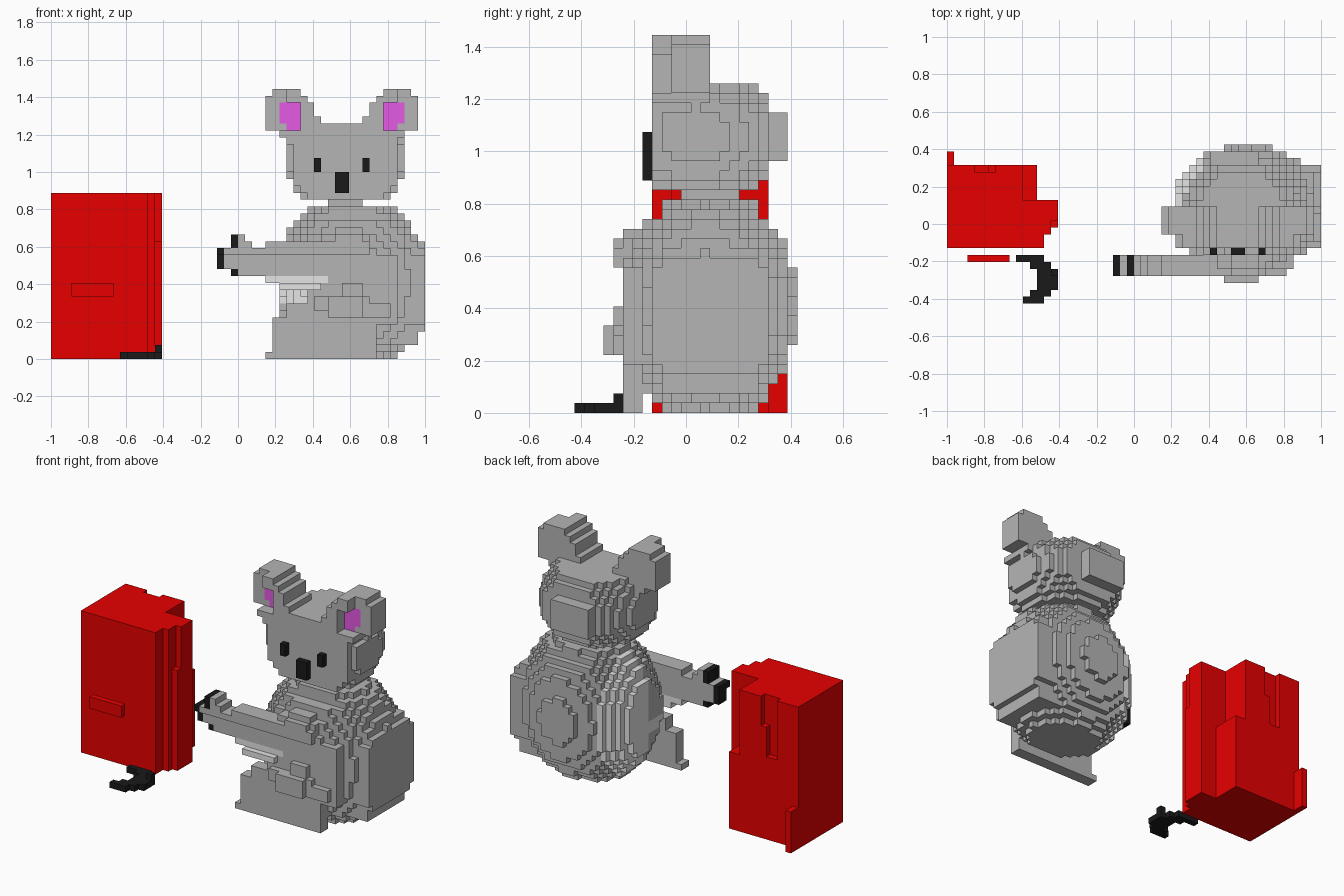
import bpy
from mathutils import Vector

cube = bpy.data.objects.get("Cube")
if cube:
    bpy.data.objects.remove(cube, do_unlink=True)

V = 2 / 54                       # edge of one block
ORIGIN = Vector((-1, -11.5 * V, 0))

COLOURS = {
    "grey fur": (0.455, 0.46, 0.455),
    "light fur": (0.78, 0.78, 0.78),
    "black": (0.01, 0.01, 0.01),
    "pink": (0.78, 0.1, 0.78),
    "red": (0.8, 0, 0),
}
MATS = {}
for label, rgb in COLOURS.items():
    m = bpy.data.materials.new(label)
    m.use_nodes = True
    m.diffuse_color = (*rgb, 1)
    bsdf = m.node_tree.nodes["Principled BSDF"]
    bsdf.inputs["Base Color"].default_value = (*rgb, 1)
    bsdf.inputs["Roughness"].default_value = 0.9
    MATS[label] = m

cells = {}                       # block -> (part, colour)


def box(part, colour, xs, ys, zs):
    """Fill half-open block ranges, keeping blocks already taken."""
    for i in range(*xs):
        for j in range(*ys):
            for k in range(*zs):
                cells.setdefault((i, j, k), (part, colour))


def ball(part, colour, centre, radii, xs, ys, zs):
    """Fill an ellipsoid, clipped to block ranges."""
    for i in range(*xs):
        for j in range(*ys):
            for k in range(*zs):
                d = sum(((p + 0.5 - c) / r) ** 2
                        for p, c, r in zip((i, j, k), centre, radii))
                if d <= 1:
                    cells.setdefault((i, j, k), (part, colour(i, j, k)))


def carve(xs, ys, zs):
    for i in range(*xs):
        for j in range(*ys):
            for k in range(*zs):
                cells.pop((i, j, k), None)


def plain_fur(i, j, k):
    return "grey fur"


def flank_fur(i, j, k):
    """Pale on the right flank, grey elsewhere."""
    return "light fur" if i < 37 and (j > 12 or k in (8, 9)) else "grey fur"


# Reaching arm with claws, thinner underneath, pale below
for x0, x1, z0, z1 in [(25, 27, 13, 16), (27, 28, 12, 18), (28, 29, 12, 17),
                       (29, 31, 12, 16), (31, 40, 12, 17)]:
    box("reaching_arm", "grey fur", (x0, x1), (5, 7), (z0, z1))
    box("reaching_arm", "grey fur", (x0, x1), (4, 5), (max(z0, 15), z1))
box("claws", "black", (24, 25), (5, 7), (13, 16))
box("claws", "black", (24, 25), (4, 5), (15, 16))
box("claws", "black", (26, 27), (4, 7), (16, 18))
box("claws", "black", (26, 27), (5, 7), (12, 13))
box("arm_underside", "light fur", (31, 40), (5, 7), (11, 12))
box("arm_underside", "light fur", (33, 39), (4, 7), (10, 11))

# Folded arm and leg on the belly
box("folded_arm", "grey fur", (40, 46), (4, 6), (15, 17))
box("folded_arm", "grey fur", (41, 45), (4, 6), (17, 18))
box("folded_arm", "grey fur", (41, 45), (5, 7), (18, 19))
box("folded_leg", "grey fur", (40, 45), (3, 6), (6, 9))
box("folded_leg", "grey fur", (38, 46), (4, 6), (7, 9))
box("folded_leg", "grey fur", (43, 49), (4, 6), (6, 8))
box("folded_leg", "grey fur", (42, 45), (4, 6), (9, 11))

# Flat front of the body, stepped down to the ground
for x0, x1, z0, z1 in [(31, 47, 0, 1), (32, 47, 1, 6), (34, 47, 6, 8),
                       (37, 47, 8, 16), (39, 46, 16, 18), (47, 50, 5, 15)]:
    box("belly_front", "grey fur", (x0, x1), (5, 7), (z0, z1))
box("belly_front", "grey fur", (47, 50), (7, 9), (5, 15))

# Round body with a pale right flank and a squared left flank
ball("body", flank_fur, (43.4, 13.7, 11), (11.3, 9.2, 12.5),
     (33, 54), (5, 23), (0, 22))
box("body", "grey fur", (50, 54), (8, 20), (5, 15))
box("body", "grey fur", (50, 54), (9, 19), (4, 16))
box("body", "grey fur", (49, 53), (9, 19), (2, 17))
carve((33, 54), (5, 9), (20, 22))
carve((33, 54), (19, 23), (20, 22))
box("neck", "grey fur", (40, 45), (11, 17), (22, 23))

# Ears: slab, recessed pink inner face and a raised inner rim
EAR_ROWS = [(34, 39, 31), (33, 39, 32), (31, 39, 33), (31, 39, 34),
            (31, 38, 35), (31, 38, 36), (31, 37, 37), (32, 36, 38)]
for side, flip in (("right_ear", False), ("left_ear", True)):
    for x0, x1, k in EAR_ROWS:
        for i in range(x0, x1):
            x = 83 - i if flip else i
            rim = i >= 36 or (k >= 37 and i >= 34) or k < 33
            pink = 33 <= i <= 35 and 33 <= k <= 36 and i + k > 66
            box(side, "pink" if pink else "grey fur", (x, x + 1), (10, 11), (k, k + 1))
            box(side, "grey fur", (x, x + 1), (8 if rim else 11, 14), (k, k + 1))

# Head with a flat face and a bump behind
ball("head", plain_fur, (42.5, 12.3, 28.6), (8.7, 9.5, 7.5),
     (34, 51), (8, 20), (23, 34))
box("head", "grey fur", (38, 45), (18, 22), (26, 31))
carve((48, 51), (8, 10), (33, 34))

# Face
for x in (38, 45):
    box("eyes", "black", (x, x + 1), (7, 8), (27, 29))
box("nose", "black", (41, 43), (7, 8), (24, 27))

# Red cabinet: stepped plan, cut upper corner, back notch, fin and handle
box("cabinet", "red", (0, 13), (8, 20), (0, 24))
box("cabinet", "red", (13, 16), (8, 15), (0, 24))
carve((14, 16), (8, 10), (0, 24))
carve((15, 16), (10, 11), (0, 24))
carve((15, 16), (11, 12), (17, 24))
carve((11, 13), (15, 20), (13, 24))
carve((4, 6), (19, 20), (14, 24))
carve((6, 7), (19, 20), (19, 24))
box("cabinet_fin", "red", (0, 1), (20, 22), (0, 7))
box("cabinet_handle", "red", (3, 9), (6, 7), (9, 11))

# Curved black hook on the ground
for j, x0, x1 in [(6, 10, 14), (5, 12, 15), (4, 13, 16), (3, 13, 16),
                  (2, 13, 16), (1, 12, 15), (0, 11, 14)]:
    box("hook", "black", (x0, x1), (j, j + 1), (0, 1))
box("hook", "black", (15, 16), (4, 5), (1, 2))


def build(part):
    """Make one mesh from the exposed faces of a part's blocks."""
    verts, faces, tints = {}, [], []
    for cell, (owner, colour) in cells.items():
        if owner != part:
            continue
        for axis in range(3):
            u, w = (axis + 1) % 3, (axis + 2) % 3
            for step in (0, 1):
                near = list(cell)
                near[axis] += 2 * step - 1
                if tuple(near) in cells:
                    continue
                loop = []
                for a, b in ((0, 0), (1, 0), (1, 1), (0, 1)):
                    p = list(cell)
                    p[axis] += step
                    p[u] += a
                    p[w] += b
                    loop.append(verts.setdefault(tuple(p), len(verts)))
                faces.append(loop if step else loop[::-1])
                tints.append(colour)
    if not faces:
        return
    mesh = bpy.data.meshes.new(part)
    mesh.from_pydata([ORIGIN + Vector(p) * V for p in verts], [], faces)
    used = sorted(set(tints))
    for label in used:
        mesh.materials.append(MATS[label])
    for poly, label in zip(mesh.polygons, tints):
        poly.material_index = used.index(label)
    mesh.update()
    bpy.context.scene.collection.objects.link(bpy.data.objects.new(part, mesh))


for name in sorted({owner for owner, _ in cells.values()}):
    build(name)
